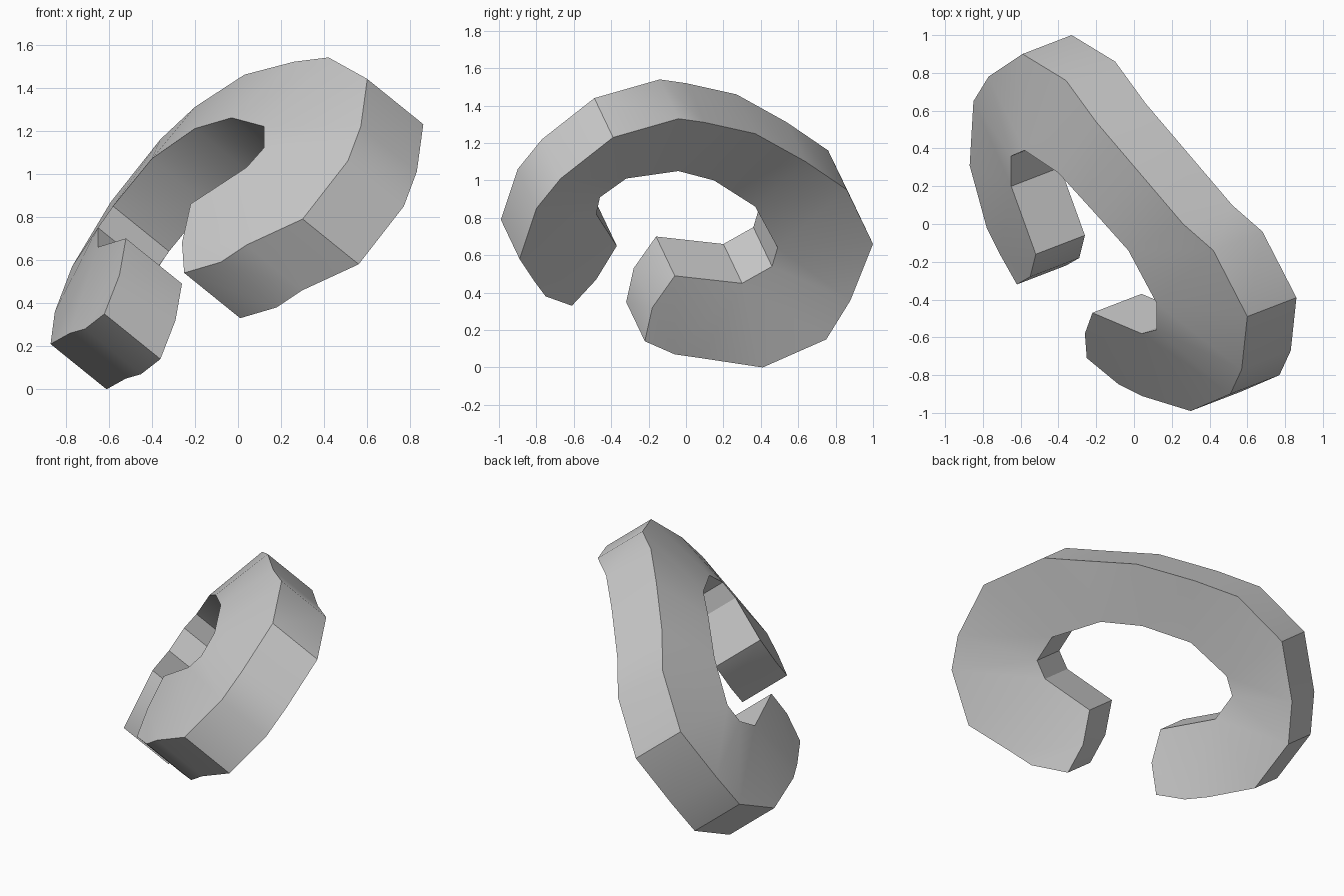
import bpy
import bmesh
import math
from mathutils import Vector

# Remove only the default cube
default_cube = bpy.data.objects.get("Cube")
if default_cube:
    bpy.data.objects.remove(default_cube, do_unlink=True)

# Rails of the open ring's upper face, in hundredths, from front tip to rear tip
OUTER_RAIL = [(-25, -71, 54), (-8, -85, 59), (4, -91, 67), (30, -99, 79),
              (51, -90, 106), (57, -77, 122), (60, -49, 144), (42, -14, 154),
              (26, 0, 152), (3, 27, 146), (-20, 54, 131), (-36, 76, 116),
              (-59, 90, 87), (-77, 78, 57), (-85, 65, 36), (-87, 31, 21),
              (-78, -2, 26), (-71, -16, 28), (-62, -32, 35)]
INNER_RAIL = [(-26, -58, 68), (-22, -47, 86), (4, -58, 103), (12, -56, 112),
              (12, -42, 122), (-3, -14, 126), (-20, 5, 121), (-40, 27, 107),
              (-58, 39, 85), (-65, 36, 75), (-65, 20, 66), (-52, -16, 70),
              (-55, -28, 53)]
THICKNESS = Vector((0.26, 0.10, -0.21))


def make_material(name, color):
    material = bpy.data.materials.new(name)
    material.use_nodes = True
    material.diffuse_color = color
    shader = next(node for node in material.node_tree.nodes
                  if node.type == "BSDF_PRINCIPLED")
    shader.inputs["Base Color"].default_value = color
    shader.inputs["Roughness"].default_value = 0.8
    return material


def add_rail(bm, points):
    return [bm.verts.new(Vector(point) / 100) for point in points]


def bridge_rails(bm, first, second):
    """Fill between two rails, always taking the shorter diagonal."""
    i = j = 0
    while i < len(first) - 1 or j < len(second) - 1:
        along_first = along_second = math.inf
        if i < len(first) - 1:
            along_first = (first[i + 1].co - second[j].co).length
        if j < len(second) - 1:
            along_second = (second[j + 1].co - first[i].co).length
        if along_first <= along_second:
            bm.faces.new((first[i], first[i + 1], second[j]))
            i += 1
        else:
            bm.faces.new((first[i], second[j + 1], second[j]))
            j += 1


# Upper face of the open ring
bm = bmesh.new()
bridge_rails(bm, add_rail(bm, OUTER_RAIL), add_rail(bm, INNER_RAIL))

# Thicken along the tilted axis, keeping the upper face in place
upper_faces = bm.faces[:]
copied = bmesh.ops.duplicate(bm, geom=bm.verts[:] + bm.edges[:] + upper_faces)
lower_verts = [item for item in copied["geom"]
               if isinstance(item, bmesh.types.BMVert)]
bmesh.ops.translate(bm, verts=lower_verts, vec=THICKNESS)
rim = [edge for edge in bm.edges if edge.is_boundary]
vert_map = copied["vert_map"]
upper_verts = {vert for face in upper_faces for vert in face.verts}
for edge in rim:
    if edge.verts[0] in upper_verts:
        a, b = edge.verts
        bm.faces.new((a, b, vert_map[b], vert_map[a]))
bmesh.ops.recalc_face_normals(bm, faces=bm.faces[:])

mesh = bpy.data.meshes.new("open_ring")
bm.to_mesh(mesh)
bm.free()
open_ring = bpy.data.objects.new("open_ring", mesh)
bpy.context.collection.objects.link(open_ring)
mesh.materials.append(make_material("plain_grey", (0.6, 0.6, 0.6, 1.0)))

# Soft broad faces with crisp rim edges
bpy.ops.object.select_all(action="DESELECT")
open_ring.select_set(True)
bpy.context.view_layer.objects.active = open_ring
bpy.ops.object.shade_smooth_by_angle(angle=math.radians(30))
